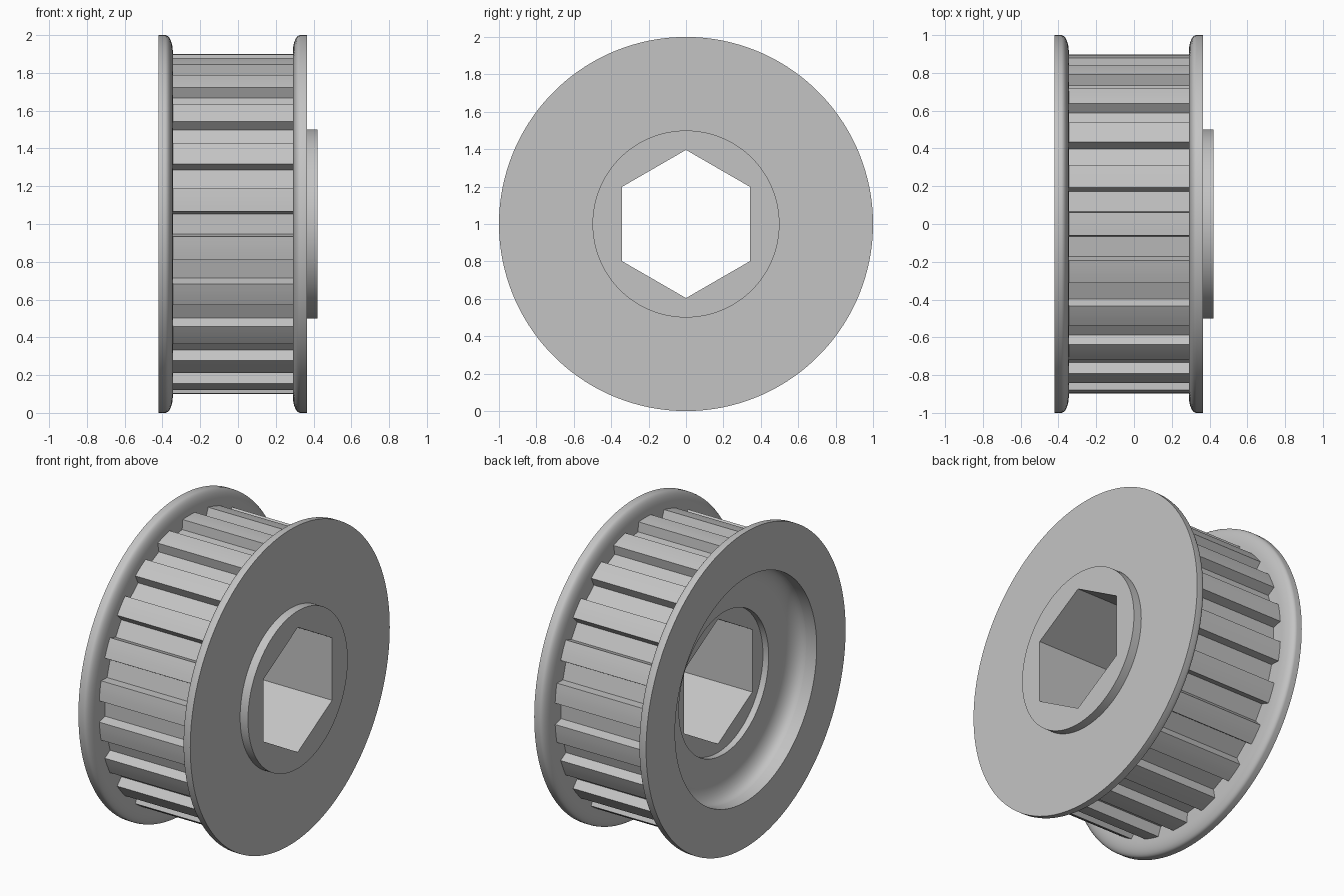
import bpy, bmesh, math

cube = bpy.data.objects.get("Cube")
if cube:
    bpy.data.objects.remove(cube, do_unlink=True)

TEETH = 22
STEPS = 6                      # points per tooth pitch
COUNT = TEETH * STEPS
PITCH = 360 / TEETH

metal = bpy.data.materials.new("grey_metal")
metal.use_nodes = True
grey = (0.55, 0.55, 0.55, 1)
metal.diffuse_color = grey
metal.node_tree.nodes["Principled BSDF"].inputs["Base Color"].default_value = grey


# Cross-sections: each returns (angle in degrees, radius) for every point
def circle(radius):
    return [(i * 360 / COUNT, radius) for i in range(COUNT)]


def hexagon(apothem):
    points = []
    for i in range(COUNT):
        a = i * 360 / COUNT
        points.append((a, apothem / math.cos(math.radians((a + 30) % 60 - 30))))
    return points


def toothed(root, tip):
    half_root, half_tip = 3.6, 4.3
    land = PITCH - 2 * half_tip
    pattern = [(-half_root, root), (half_root, root)]
    pattern += [(half_tip + land * k / 3, tip) for k in range(4)]
    return [(t * PITCH + a, r) for t in range(TEETH) for a, r in pattern]


def fillet(x0, r0, dx, dr, steps=8):
    """Quarter ellipse leaving (x0, r0) along x and ending along the radius."""
    angles = [math.pi / 2 * k / steps for k in range(steps + 1)]
    return [(x0 + dx * math.sin(t), circle(r0 + dr * (1 - math.cos(t)))) for t in angles]


def loft(name, sections):
    """Join cross-sections along the x axle into a closed ring-shaped solid."""
    bm = bmesh.new()
    rings = []
    for x, points in sections:
        rings.append([bm.verts.new((x, r * math.cos(math.radians(a)),
                                    1 + r * math.sin(math.radians(a))))
                      for a, r in points])
    for ring, following in zip(rings, rings[1:] + rings[:1]):
        for i in range(COUNT):
            j = (i + 1) % COUNT
            bm.faces.new((ring[i], ring[j], following[j], following[i]))
    bmesh.ops.recalc_face_normals(bm, faces=bm.faces)
    mesh = bpy.data.meshes.new(name)
    bm.to_mesh(mesh)
    bm.free()
    mesh.materials.append(metal)
    obj = bpy.data.objects.new(name, mesh)
    bpy.context.collection.objects.link(obj)
    bpy.ops.object.select_all(action='DESELECT')
    obj.select_set(True)
    bpy.context.view_layer.objects.active = obj
    bpy.ops.object.shade_smooth_by_angle(angle=math.radians(25))


LEFT, RIGHT = -0.345, 0.29     # inner faces of the two flanges
FLANGE = 0.075
bore = hexagon(0.343)
teeth = toothed(0.84, 0.9)


# Flanges, rounded towards the belt
def flange(name, inner_x, side, hole):
    outer_x = inner_x + side * FLANGE
    edge_x = inner_x + side * 0.04
    loft(name, [(outer_x, circle(hole)), (outer_x, circle(1))]
         + fillet(edge_x, 1, inner_x - edge_x, -0.09)
         + [(inner_x, circle(hole))])


flange("recessed_flange", LEFT, -1, 0.71)
flange("hub_flange", RIGHT, 1, 0.45)

# Toothed body with dished recess, counterbore and hexagonal bore
FLOOR = -0.265
loft("toothed_body",
     [(RIGHT, bore), (RIGHT, teeth), (LEFT, teeth)]
     + fillet(LEFT, 0.71, FLOOR - LEFT, -0.12)
     + [(FLOOR, circle(0.45)), (FLOOR + 0.04, circle(0.45)), (FLOOR + 0.04, bore)])

# Raised hub
loft("hub", [(RIGHT, bore), (RIGHT, circle(0.5)), (0.42, circle(0.5)), (0.42, bore)])
